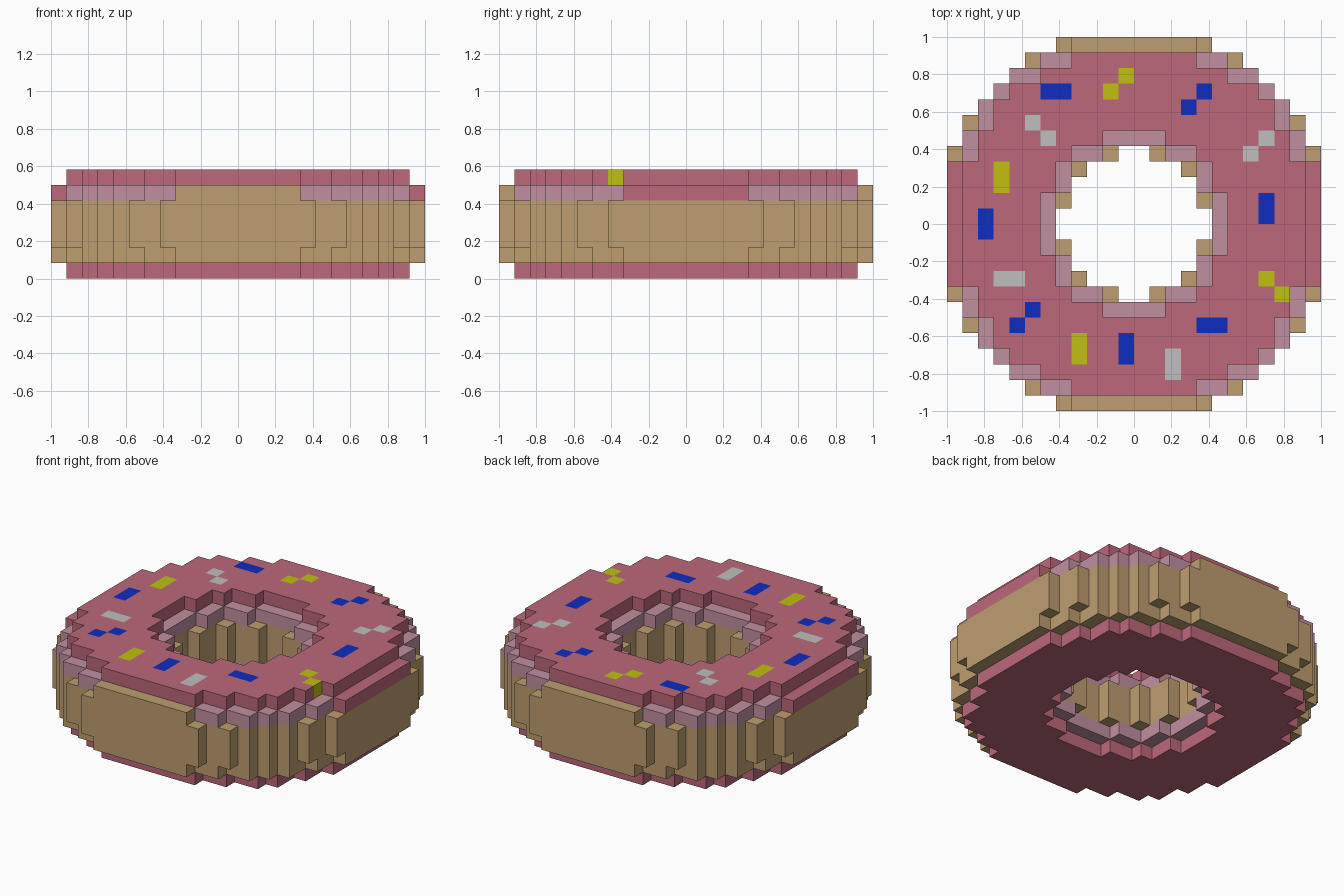
import bpy
import bmesh
from mathutils import Vector

if "Cube" in bpy.data.objects:
    bpy.data.objects.remove(bpy.data.objects["Cube"], do_unlink=True)

U = 2.0 / 24          # edge of one block


def make_material(name, rgb):
    lin = [((c / 255 + 0.055) / 1.055) ** 2.4 for c in rgb] + [1.0]
    mat = bpy.data.materials.new(name)
    mat.use_nodes = True
    mat.diffuse_color = lin
    bsdf = next(n for n in mat.node_tree.nodes if n.type == 'BSDF_PRINCIPLED')
    bsdf.inputs["Base Color"].default_value = lin
    bsdf.inputs["Roughness"].default_value = 0.8
    return mat


MATS = {
    "dough tan": make_material("dough tan", (190, 158, 112)),
    "icing pink": make_material("icing pink", (188, 104, 122)),
    "icing mauve": make_material("icing mauve", (192, 143, 160)),
    "sprinkle blue": make_material("sprinkle blue", (14, 44, 192)),
    "sprinkle yellow": make_material("sprinkle yellow", (192, 192, 16)),
    "sprinkle white": make_material("sprinkle white", (191, 191, 191)),
}

# Half widths of each row, counted outwards from the middle: (outer edge, hole)
GLAZE = ([11] * 4 + [10, 10, 9, 9, 8, 6, 4], [6, 6, 5, 5, 4, 2])
EDGE = ([12] * 4 + [11, 11, 10, 10, 9, 8, 6, 4], [5, 5, 4, 4, 2])
MIDDLE = ([12] * 5 + [11, 11, 10, 9, 8, 7, 5], [5, 4, 4, 3, 1])
LAYERS = [GLAZE, EDGE, MIDDLE, MIDDLE, MIDDLE, EDGE, GLAZE]

# Sprinkles as blocks in the top layer: (x, y)
SPRINKLES = {
    "sprinkle blue": [(-6, 8), (-5, 8), (4, 8), (3, 7), (-10, 0), (-10, -1),
                      (8, 0), (8, 1), (-7, -6), (-8, -7), (4, -7), (5, -7),
                      (-1, -8), (-1, -9)],
    "sprinkle yellow": [(-2, 8), (-1, 9), (-9, 2), (-9, 3), (8, -4), (9, -5),
                        (-4, -8), (-4, -9)],
    "sprinkle white": [(-7, 6), (-6, 5), (8, 5), (7, 4), (-9, -4), (-8, -4),
                       (2, -9), (2, -10)],
}
SPRINKLE_AT = {cell: name for name, cells in SPRINKLES.items() for cell in cells}


def part_and_colour(x, y, z):
    """Choose the part and colour of a block from its place in the ring."""
    ax, ay = abs(x + 0.5), abs(y + 0.5)
    if z == 6:
        if (x, y) in SPRINKLE_AT:
            return "sprinkles", SPRINKLE_AT[(x, y)]
        return "top_icing", "icing pink"
    if z == 0:
        return "bottom_icing", "icing pink"
    if z == 5 and ay < 11:
        return "icing_edge", "icing pink" if ax > 11 else "icing mauve"
    if z == 1 and ax * ax + ay * ay < 56:
        return "lower_inner_edge", "icing mauve"
    return "dough", "dough tan"


# Fill the ring layer by layer
blocks = {}
for z, (outer, hole) in enumerate(LAYERS):
    for y in range(-len(outer), len(outer)):
        row = y if y >= 0 else -y - 1
        inner = hole[row] if row < len(hole) else 0
        for x in range(-outer[row], outer[row]):
            if (x if x >= 0 else -x - 1) >= inner:
                blocks[(x, y, z)] = part_and_colour(x, y, z)

# Collect the outside faces of each part
meshes = {}
for cell, (part, colour) in blocks.items():
    bm, used, verts = meshes.setdefault(part, (bmesh.new(), [], {}))
    if colour not in used:
        used.append(colour)
    for axis in range(3):
        for side in (0, 1):
            beside = list(cell)
            beside[axis] += 1 if side else -1
            if tuple(beside) in blocks:
                continue
            quad = []
            for a, b in ((0, 0), (1, 0), (1, 1), (0, 1)):
                p = list(cell)
                p[axis] += side
                p[(axis + 1) % 3] += a
                p[(axis + 2) % 3] += b
                p = tuple(p)
                if p not in verts:
                    verts[p] = bm.verts.new(Vector(p) * U)
                quad.append(verts[p])
            face = bm.faces.new(quad if side else quad[::-1])
            face.material_index = used.index(colour)

# Turn the parts into objects
for part, (bm, used, _) in meshes.items():
    mesh = bpy.data.meshes.new(part)
    bm.to_mesh(mesh)
    bm.free()
    for colour in used:
        mesh.materials.append(MATS[colour])
    bpy.context.scene.collection.objects.link(bpy.data.objects.new(part, mesh))
